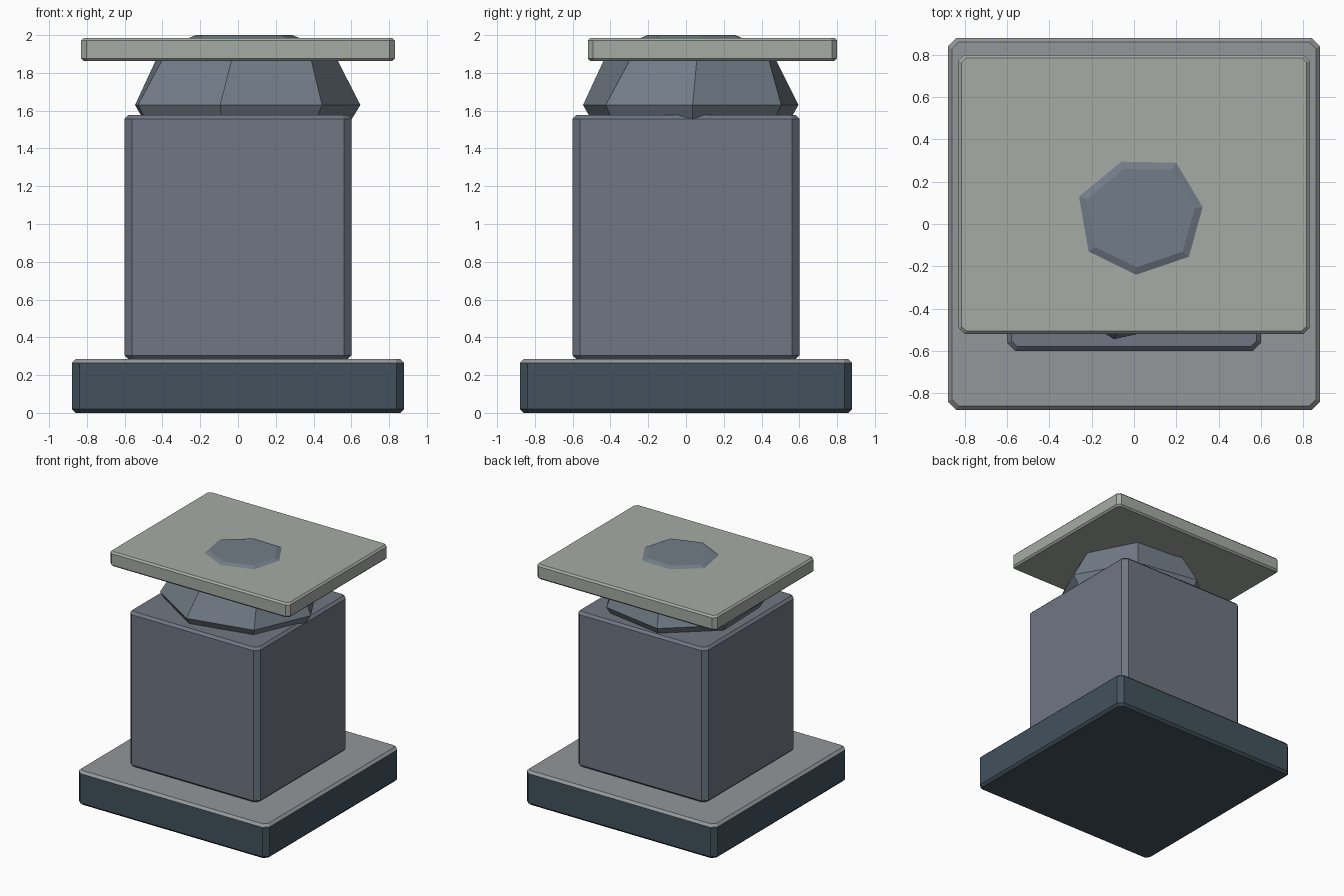
import bpy

if "Cube" in bpy.data.objects:
    bpy.data.objects.remove(bpy.data.objects["Cube"])


def material(name, rgb):
    m = bpy.data.materials.new(name)
    m.diffuse_color = (*rgb, 1)
    m.use_nodes = True
    m.node_tree.nodes["Principled BSDF"].inputs["Base Color"].default_value = m.diffuse_color
    return m


def loft(name, rings, mats):
    """Capped flat-faced solid through equal-length rings, listed bottom to top."""
    n = len(rings[0])
    verts = [p for ring in rings for p in ring]
    faces = [list(range(n))[::-1]]
    for r in range(len(rings) - 1):
        for i in range(n):
            j = (i + 1) % n
            faces.append([r * n + i, r * n + j, (r + 1) * n + j, (r + 1) * n + i])
    faces.append([(len(rings) - 1) * n + i for i in range(n)])
    mesh = bpy.data.meshes.new(name)
    mesh.from_pydata(verts, [], faces)
    for m in mats:
        mesh.materials.append(m)
    # an optional second material covers the top face and its chamfer
    if len(mats) > 1:
        for p in list(mesh.polygons)[-(n + 1):]:
            p.material_index = 1
    mesh.update()
    obj = bpy.data.objects.new(name, mesh)
    bpy.context.collection.objects.link(obj)
    return obj


def slab(name, half_x, half_y, z0, z1, corner, edge, mats, cy=0.0):
    """Box with cut vertical corners and smaller chamfers at top and bottom."""
    def ring(inset, z):
        x, y = half_x - inset, half_y - inset
        c = corner - inset * 0.5
        pts = [(x, -y + c), (x, y - c), (x - c, y), (-x + c, y),
               (-x, y - c), (-x, -y + c), (-x + c, -y), (x - c, -y)]
        return [(px, py + cy, z) for px, py in pts]
    return loft(name, [ring(edge, z0), ring(0, z0 + edge),
                       ring(0, z1 - edge), ring(edge, z1)], mats)


base_side = material("dark_slate", (0.055, 0.085, 0.11))
base_top = material("pale_stone", (0.29, 0.31, 0.32))
block_grey = material("block_grey", (0.16, 0.18, 0.225))
rock_grey = material("rock_grey", (0.17, 0.205, 0.245))
plate_grey = material("plate_grey", (0.38, 0.41, 0.37))

# Plinth, block and off-centre plate
slab("plinth", 0.88, 0.88, 0, 0.285, 0.04, 0.02, [base_side, base_top])
slab("block", 0.60, 0.60, 0.285, 1.577, 0.038, 0.02, [block_grey])
slab("top_plate", 0.83, 0.66, 1.863, 1.985, 0.028, 0.014, [plate_grey], cy=0.14)

# Seven-sided rough rock, poking through the plate
wide = [(0.648, 0.035), (0.38, 0.505), (-0.15, 0.595), (-0.545, 0.25),
        (-0.53, -0.27), (-0.095, -0.545), (0.445, -0.425)]
shoulder = [(0.51, 0.06), (0.32, 0.43), (-0.09, 0.46), (-0.42, 0.19),
            (-0.385, -0.21), (-0.025, -0.42), (0.38, -0.28)]
crown = [(0.325, 0.08), (0.20, 0.29), (-0.06, 0.295), (-0.26, 0.13),
         (-0.215, -0.13), (0.01, -0.24), (0.26, -0.155)]


def at(points, z, s=1.0, c=0.03):
    return [(c + (x - c) * s, c + (y - c) * s, z) for x, y in points]


loft("rock", [at(wide, 1.50, 0.87), at(wide, 1.63), at(shoulder, 1.90),
              at(crown, 1.985), at(crown, 2.0, 0.87)], [rock_grey])
